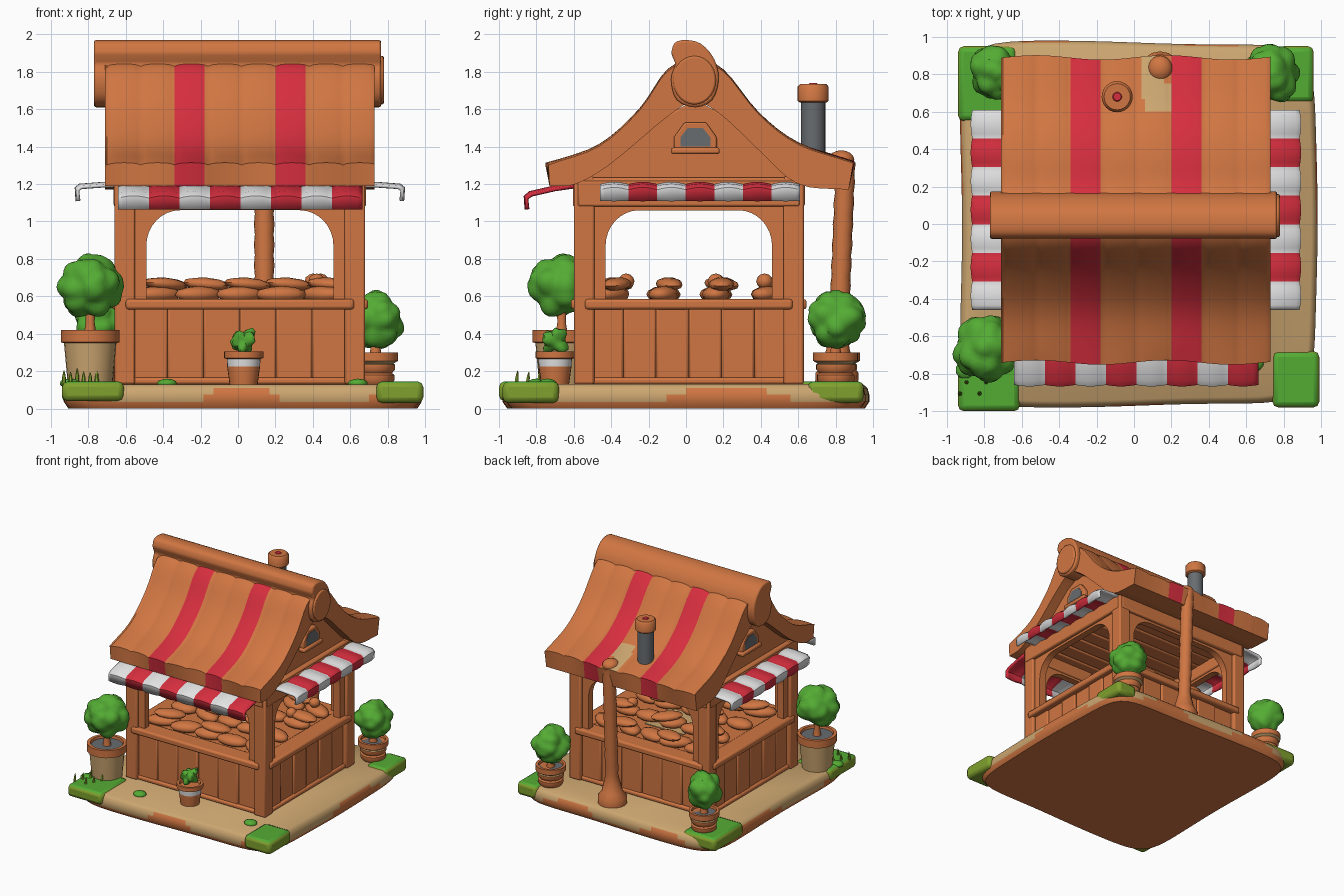
import bpy, bmesh, math, random
from mathutils import Matrix, Vector

if "Cube" in bpy.data.objects:
    bpy.data.objects.remove(bpy.data.objects["Cube"])

random.seed(4)
PI = math.pi

def material(name, r, g, b):
    m = bpy.data.materials.new(name)
    lin = [((c / 255 + 0.055) / 1.055) ** 2.4 for c in (r, g, b)]
    m.diffuse_color = (*lin, 1)
    m.use_nodes = True
    m.node_tree.nodes["Principled BSDF"].inputs["Base Color"].default_value = m.diffuse_color
    return m

ORANGE = material("warm_wood", 208, 118, 66)
RED = material("red_cloth", 214, 46, 62)
WHITE = material("white_cloth", 226, 226, 226)
LEAF = material("leaf_green", 84, 172, 52)
GRASS = material("grass_olive", 128, 160, 46)
SAND = material("sand", 204, 166, 112)
GREY = material("grey_metal", 104, 108, 112)

def finish(name, bm, mats, rule=None, M=None, bevel=0):
    """Turn a bmesh into an object; rule(face) gives the material index."""
    bmesh.ops.recalc_face_normals(bm, faces=bm.faces)
    bm.normal_update()
    if rule:
        for f in bm.faces:
            f.material_index = rule(f)
    if M:
        bm.transform(M)
    me = bpy.data.meshes.new(name)
    bm.to_mesh(me)
    bm.free()
    for m in (mats if isinstance(mats, list) else [mats]):
        me.materials.append(m)
    ob = bpy.data.objects.new(name, me)
    bpy.context.collection.objects.link(ob)
    if bevel:
        b = ob.modifiers.new("bevel", 'BEVEL')
        b.width, b.segments, b.limit_method = bevel, 2, 'ANGLE'
    return ob

def box(name, lo, hi, mat, M=None, bevel=0.012, rule=None):
    bm = bmesh.new()
    bmesh.ops.create_cube(bm, size=1)
    for v in bm.verts:
        v.co = Vector([(a + b) / 2 + c * (b - a) for a, b, c in zip(lo, hi, v.co)])
    return finish(name, bm, mat, rule, M, bevel)

def tube(name, rings, mat, rule=None, M=None, bevel=0):
    """Skin closed rings of points and cap both ends."""
    bm = bmesh.new()
    R = [[bm.verts.new(p) for p in r] for r in rings]
    n = len(R[0])
    for a, b in zip(R, R[1:]):
        for i in range(n):
            bm.faces.new((a[i], a[(i + 1) % n], b[(i + 1) % n], b[i]))
    bm.faces.new(R[0])
    bm.faces.new(R[-1])
    return finish(name, bm, mat, rule, M, bevel)

def prism(name, pts, axis, a, b, mat, M=None, bevel=0.01):
    put = (lambda t, u, v: (t, u, v)) if axis == 'x' else (lambda t, u, v: (u, t, v))
    return tube(name, [[put(t, u, v) for u, v in pts] for t in (a, b)], mat, None, M, bevel)

def lathe(name, prof, loc, mat, rule=None, lean=0, n=24):
    x, y = loc
    return tube(name, [[(x + r * math.cos(2 * PI * i / n), y + lean * z + r * math.sin(2 * PI * i / n), z)
                        for i in range(n)] for r, z in prof], mat, rule)

def ball(name, loc, size, mat, rot=0, tilt=0, lobes=0, amp=0.25, sub=3):
    bm = bmesh.new()
    bmesh.ops.create_icosphere(bm, subdivisions=sub, radius=1)
    dirs = [Vector([random.gauss(0, 1) for _ in range(3)]).normalized() for _ in range(lobes)]
    for v in bm.verts:
        if lobes:
            d = v.co.normalized()
            v.co *= 1 - amp + amp * max(math.exp((d.dot(q) - 1) * 9) for q in dirs)
    M = Matrix.Translation(loc) @ Matrix.Rotation(rot, 4, 'Z') @ Matrix.Rotation(tilt, 4, 'Y') @ Matrix.Diagonal((*size, 1))
    return finish(name, bm, mat, None, M)

def spline(pts, n=4):
    """Catmull-Rom through a few 2D points."""
    P = [Vector(p) for p in pts]
    P = [2 * P[0] - P[1]] + P + [2 * P[-1] - P[-2]]
    out = []
    for i in range(1, len(P) - 2):
        a, b, c, d = P[i - 1:i + 3]
        for k in range(n):
            t = k / n
            out.append(0.5 * (2 * b + (c - a) * t + (2 * a - 5 * b + 4 * c - d) * t ** 2 + (3 * b - a - 3 * c + d) * t ** 3))
    return out + [P[-2]]

# Base slab with wobbly outline and worn sand over wood
rings = []
for z, s in ((0, .975), (.035, 1), (.075, 1), (.11, .99), (.13, .965)):
    ring = []
    for i in range(120):
        a = 2 * PI * i / 120
        c, q = math.cos(a), math.sin(a)
        r = s * (abs(c) ** 9 + abs(q) ** 9) ** (-1 / 9) + 0.012 * math.sin(3 * a + 1.5)
        ring.append((0.02 + 0.95 * r * c, 0.97 * r * q, z))
    rings.append(ring)
def base_rule(f):
    c = f.calc_center_median()
    worn = math.sin(c.x * 7 + c.y * 5) + (0.09 - c.z) * 14 > 0.45
    return 1 if f.normal.z < -0.5 or (f.normal.z < 0.6 and worn) else 0
tube("base_slab", rings, [SAND, ORANGE], base_rule)

# Grass corners, tufts and blades
for lo, hi in (((-.94, -1, .04), (-.61, -.63, .145)), ((.74, -.98, .03), (.99, -.68, .145)),
               ((.77, .65, .03), (.96, .95, .145)), ((-.94, .55, .03), (-.63, .95, .145))):
    box("grass_corner", lo, hi, [GRASS, LEAF], bevel=.03, rule=lambda f: int(f.normal.z > .5))
for x, y in ((-.38, -.8), (.64, -.74), (-.9, -.78)):
    ball("grass_tuft", (x, y, .135), (.055, .05, .025), LEAF, sub=2)
for i in range(6):
    x, y, h = -.93 + .035 * i, -.9 + .06 * (i % 3), random.uniform(.06, .12)
    lathe("grass_blade", [(.013, .13), (.009, .13 + h * .6), (.002, .13 + h)], (x, y - .02), GRASS, lean=.1, n=6)

# Four sides: posts, arched frame, planks, counter ledge
CX, CY, HX, HY = .01, .015, .67, .615
box("counter_top", (-.6, -.55, .52), (.62, .58, .575), ORANGE)
box("counter_sand_patch", (-.15, -.1, .575), (.22, .25, .582), SAND, bevel=0)
for k, side in enumerate(("front", "right", "back", "left")):
    w, d = (HX, HY) if k % 2 == 0 else (HY, HX)
    M = Matrix.Translation((CX, CY, 0)) @ Matrix.Rotation(k * PI / 2, 4, 'Z')
    box(side + "_post", (-w, -d, .13), (-w + .11, -d + .11, 1.24), ORANGE, M)
    s = w - .17
    arc = [(s - .18 + .18 * math.cos(t * PI / 16), .87 + .19 * math.sin(t * PI / 16)) for t in range(9)]
    inner = [(s, .55)] + arc + [(-x, z) for x, z in arc[::-1]] + [(-s, .55)]
    frame = inner + [(-w + .08, .55), (-w + .08, 1.22), (w - .08, 1.22), (w - .08, .55)]
    prism(side + "_arched_frame", frame, 'y', -d + .025, -d + .085, ORANGE, M, 0)
    box(side + "_top_beam", (-w + .02, -d - .005, 1.08), (w - .02, -d + .1, 1.22), ORANGE, M)
    n = 6
    pw = (2 * w - .18) / n
    for i in range(n):
        x = -w + .09 + i * pw
        box(side + "_plank", (x, -d + .03 + .008 * (i % 2), .14), (x + pw, -d + .09, .55), ORANGE, M)
    box(side + "_foot_rail", (-w + .03, -d + .015, .13), (w - .03, -d + .09, .165), ORANGE, M)
    box(side + "_counter_ledge", (-w + .06, -d - .015, .53), (w - .06, -d + .14, .585), ORANGE, M, .015)

# Goods on the counter: loaves in rows and round rolls
for i in range(5):
    for j in range(4):
        x, y = -.43 + .22 * i, -.4 + .28 * j
        big = random.uniform(.85, 1.1)
        ball("loaf", (x, y, .61), (.13 * big, .075, .045), ORANGE, random.uniform(-.7, .7), sub=2)
        if (i + j) % 2 == 0:
            ball("top_loaf", (x + .04, y + .03, .665), (.13, .07, .035), ORANGE, random.uniform(-.4, .8), .08, sub=2)
for x, y in ((.42, -.32), (.4, .16), (.44, .42)):
    ball("round_roll", (x, y, .68), (.045, .045, .042), ORANGE, sub=2)

# Ceiling boards
for i in range(8):
    box("ceiling_board", (-.6, -.56 + i * .144, 1.18), (.62, -.425 + i * .144, 1.215), ORANGE)

# Thick curved roof with red stripes and a sand patch
upper = spline([(-.74, 1.31), (-.465, 1.41), (-.25, 1.6), (-.1, 1.81), (.05, 1.86),
                (.2, 1.81), (.39, 1.58), (.6, 1.42), (.89, 1.32)])
lower = spline([(.87, 1.17), (.6, 1.2), (.39, 1.38), (.2, 1.56), (.05, 1.64),
                (-.1, 1.56), (-.4, 1.31), (-.59, 1.2), (-.73, 1.19)])
rings = []
for i in range(74):
    x = -.72 + .02 * i
    ridge = .012 * abs(math.sin((x + .16) * PI / .18)) ** .5
    wave = .012 * math.sin(x * 9)
    rings.append([(min(max(x, -.71), .73), p.x + (wave if abs(p.x) > .68 else 0), p.y + ridge - .008) for p in upper]
                 + [(min(max(x, -.71), .73), p.x, p.y) for p in lower])
def roof_rule(f):
    c = f.calc_center_median()
    if abs(f.normal.x) > .9 or (f.normal.z < -.2):
        return 0
    if -.34 < c.x < -.18 or .2 < c.x < .36:
        return 1
    k = .8 - c.y
    return 2 if .6 < c.y < .88 and f.normal.z > .3 and abs(c.x - .1 - .4 * k) < .06 + .3 * k else 0
tube("roof", rings, [ORANGE, RED, SAND], roof_rule)

# Ridge log with end rings
log = spline([(-.08, 1.9), (-.06, 1.955), (0, 1.97), (.08, 1.95), (.15, 1.87), (.175, 1.76), (.14, 1.65),
              (.05, 1.61), (-.05, 1.65), (-.08, 1.76), (-.055, 1.84)], 3)
prism("ridge_log", log, 'x', -.77, .765, ORANGE, None, .012)
for s in (-1, 1):
    oval = [(.045 + .115 * math.cos(t * PI / 14), 1.755 + .13 * math.sin(t * PI / 14)) for t in range(28)]
    prism("ridge_end_disc", oval, 'x', .01 + s * .74, .005 + s * .775, ORANGE)
    # Gable wall, small window
    gable = [(-.56, 1.2), (.6, 1.2), (.42, 1.36), (.22, 1.56), (.05, 1.65), (-.12, 1.56), (-.38, 1.34)]
    prism("gable_wall", gable, 'x', CX + s * .56, CX + s * .63, ORANGE)
    def house(w, z0, z1, z2):
        return [(.05 - w, z0), (.05 + w, z0), (.05 + w, z1), (.05 + w * .5, z2), (.05 - w * .5, z2), (.05 - w, z1)]
    prism("window_frame", house(.115, 1.37, 1.45, 1.53), 'x', CX + s * .6, CX + s * .665, ORANGE)
    prism("window_glass", house(.08, 1.4, 1.45, 1.5), 'x', CX + s * .66, CX + s * .668, GREY, None, 0)
    box("window_sill", (CX + s * .65 - .035, -.08, 1.36), (CX + s * .65 + .035, .18, 1.395), ORANGE)
    box("gable_beam", (CX + s * .62 - .05, -.55, 1.17), (CX + s * .62 + .05, .58, 1.235), ORANGE)

# Striped awnings with scalloped hems
def awning(name, n, a, b, prof, M):
    bm = bmesh.new()
    cols, sub = [], 6
    for i in range(n * sub + 1):
        u = abs(math.sin(PI * i / sub))
        cols.append([bm.verts.new((a + (b - a) * i / (n * sub), -o - .008 * u,
                     z + .012 * u - (.014 * u if j == len(prof) - 1 else 0))) for j, (o, z) in enumerate(prof)])
    for i, (p, q) in enumerate(zip(cols, cols[1:])):
        for j in range(len(prof) - 1):
            bm.faces.new((p[j], q[j], q[j + 1], p[j + 1])).material_index = (i // sub) % 2
    ob = finish(name, bm, [WHITE, RED], None, M)
    m = ob.modifiers.new("thickness", 'SOLIDIFY')
    m.thickness = .018
awning("front_awning", 8, -.64, .665, [(.56, 1.2), (.7, 1.18), (.83, 1.15), (.86, 1.125), (.855, 1.065)], Matrix())
for s in (-1, 1):
    awning("side_awning", 7, s * -.46, s * .61, [(.62, 1.2), (.72, 1.2), (.85, 1.19), (.875, 1.17), (.87, 1.11)],
           Matrix.Translation((CX, 0, 0)) @ Matrix.Rotation(s * PI / 2, 4, 'Z'))

# Chimney and the leaning back pipe
lathe("chimney_stack", [(.065, 1.3), (.065, 1.65)], (-.09, .68), GREY)
lathe("chimney_cap", [(.07, 1.635), (.083, 1.645), (.083, 1.72), (.07, 1.735)], (-.09, .68), ORANGE)
lathe("chimney_ember", [(.025, 1.735), (.02, 1.74)], (-.09, .68), RED)
pipe = [(.115, .13), (.115, .19), (.085, .23), (.062, .32)]
pipe += [(.05 + .005 * (i % 2), .38 + i * .055) for i in range(18)]
lathe("back_pipe", pipe, (.14, .8), ORANGE, lean=.04, n=16)
ball("pipe_elbow", (.14, .83, 1.33), (.065, .07, .05), ORANGE)

# Potted trees: (x, y, rim radius, rim top, bush centre z, bush radii)
for x, y, r, zt, bz, br, bh in ((-.79, -.665, .155, .42, .65, .185, .18), (.735, .8, .12, .3, .475, .165, .16),
                                (-.74, .81, .12, .3, .475, .155, .16)):
    h = zt - .13
    if r > .13:
        prof = [(.12, .13), (.14, .35), (.157, .355), (.157, .42), (.13, .42), (.125, .39)]
    else:
        prof = [(.085, .13), (.1, .15), (.1, .18), (.088, .19), (.105, .21), (.105, .235), (.095, .24),
                (.12, .255), (.12, .3), (.098, .3), (.095, .28)]
    lathe("tree_pot", prof, (x, y), [ORANGE, SAND], lambda f: int(.236 < f.calc_center_median().z < .25))
    lathe("pot_soil", [(r * .8, zt - .035), (r * .8, zt - .02)], (x, y), GREY)
    lathe("tree_trunk", [(.035, zt - .03), (.024, zt + .04), (.03, bz)], (x, y), ORANGE, n=10)
    ball("tree_crown", (x, y, bz), (br, br, bh), LEAF, lobes=34, amp=.28, sub=4)

# Small front pot with white band
lathe("front_pot", [(.075, .13), (.088, .225), (.09, .265), (.105, .27), (.105, .305), (.085, .305), (.08, .28)],
      (.03, -.7), [ORANGE, WHITE], lambda f: int(.23 < f.calc_center_median().z < .26))
ball("front_plant", (.035, -.7, .36), (.085, .085, .09), LEAF, lobes=14, amp=.5)

# Smooth shading with sharp edges kept
bpy.ops.object.select_all(action='SELECT')
bpy.context.view_layer.objects.active = bpy.data.objects["roof"]
bpy.ops.object.shade_smooth_by_angle(angle=math.radians(42))
